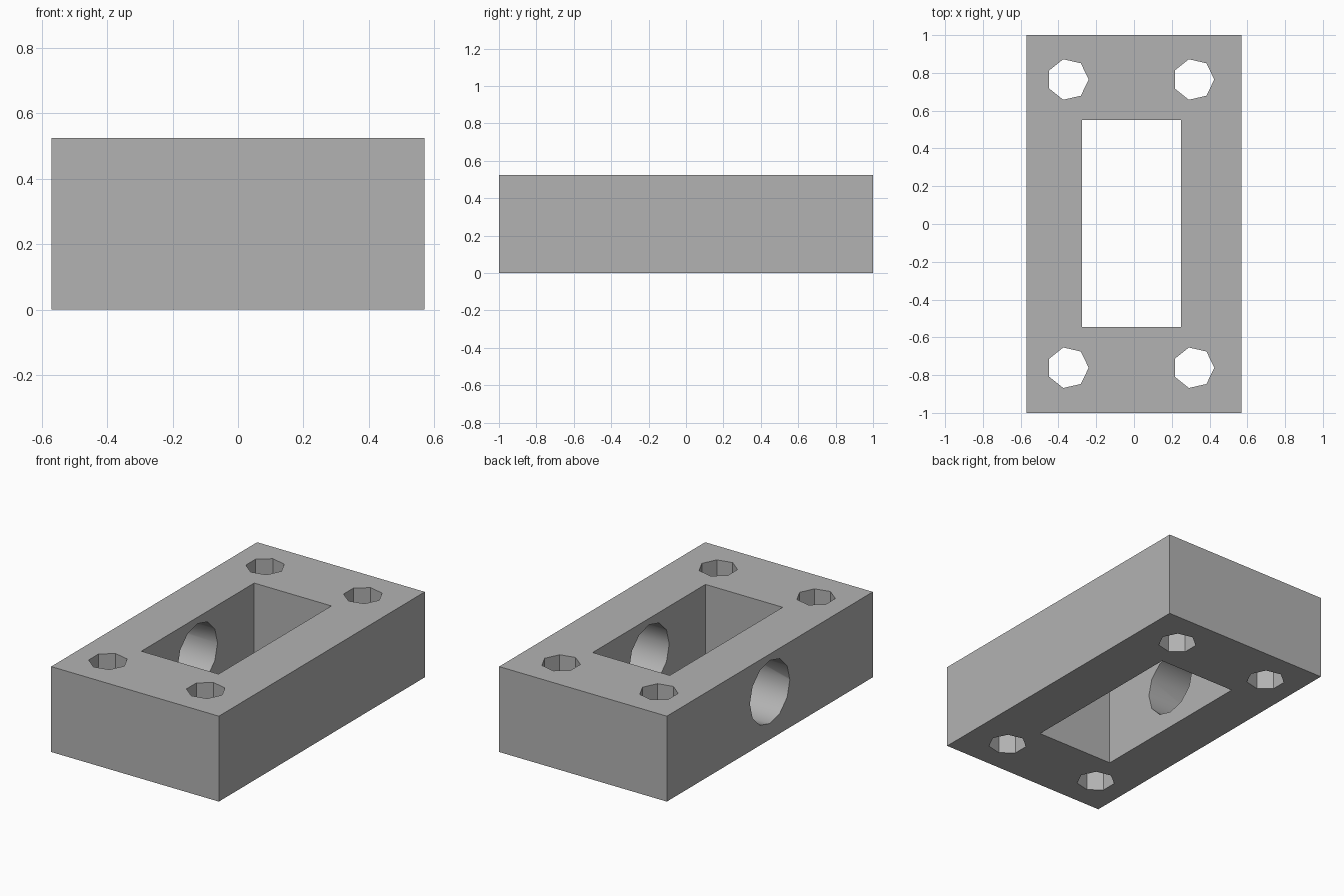
import bpy
from math import pi, radians

cube = bpy.data.objects.get("Cube")
if cube:
    bpy.data.objects.remove(cube, do_unlink=True)

WIDTH, LENGTH, HEIGHT = 1.14, 2.0, 0.525

grey = bpy.data.materials.new("plain grey")
grey.use_nodes = True
colour = (0.45, 0.45, 0.45, 1)
grey.diffuse_color = colour
grey.node_tree.nodes["Principled BSDF"].inputs["Base Color"].default_value = colour


def box(name, low, high):
    centre = [(a + b) / 2 for a, b in zip(low, high)]
    bpy.ops.mesh.primitive_cube_add(size=1, location=centre)
    obj = bpy.context.object
    obj.name = name
    obj.scale = [b - a for a, b in zip(low, high)]
    bpy.ops.object.transform_apply(location=False, rotation=False, scale=True)
    return obj


def prism(name, sides, radius, depth, centre, rotation):
    bpy.ops.mesh.primitive_cylinder_add(vertices=sides, radius=radius, depth=depth,
                                        location=centre, rotation=rotation)
    obj = bpy.context.object
    obj.name = name
    return obj


# Solid block
block = box("mounting_block", (-WIDTH / 2, -LENGTH / 2, 0), (WIDTH / 2, LENGTH / 2, HEIGHT))
block.data.materials.append(grey)

# Rectangular window through the middle
cutters = [box("window_cutter", (-0.275, -0.546, -0.1), (0.25, 0.55, HEIGHT + 0.1))]

# Seven-sided screw holes at the corners
for x in (-0.35, 0.315):
    for y in (-0.761, 0.765):
        cutters.append(prism("screw_hole_cutter", 7, 0.11, 1, (x, y, HEIGHT / 2), (0, 0, -pi / 2)))

# Cross bore, open on the -x side and blind in the opposite wall
start, end = -0.7, 0.55
cutters.append(prism("cross_bore_cutter", 12, 0.194, end - start,
                     ((start + end) / 2, 0, 0.292), (0, pi / 2, 0)))

# Cut everything out of the block
bpy.ops.object.select_all(action='DESELECT')
block.select_set(True)
bpy.context.view_layer.objects.active = block
for cutter in cutters:
    cutter.hide_render = True
    cutter.data.materials.append(grey)
    cut = block.modifiers.new("cut", 'BOOLEAN')
    cut.operation = 'DIFFERENCE'
    cut.solver = 'EXACT'
    cut.object = cutter
    bpy.ops.object.modifier_apply(modifier=cut.name)
    bpy.data.objects.remove(cutter, do_unlink=True)

# Smooth bore, crisp edges everywhere else
bpy.ops.object.shade_smooth_by_angle(angle=radians(35))
